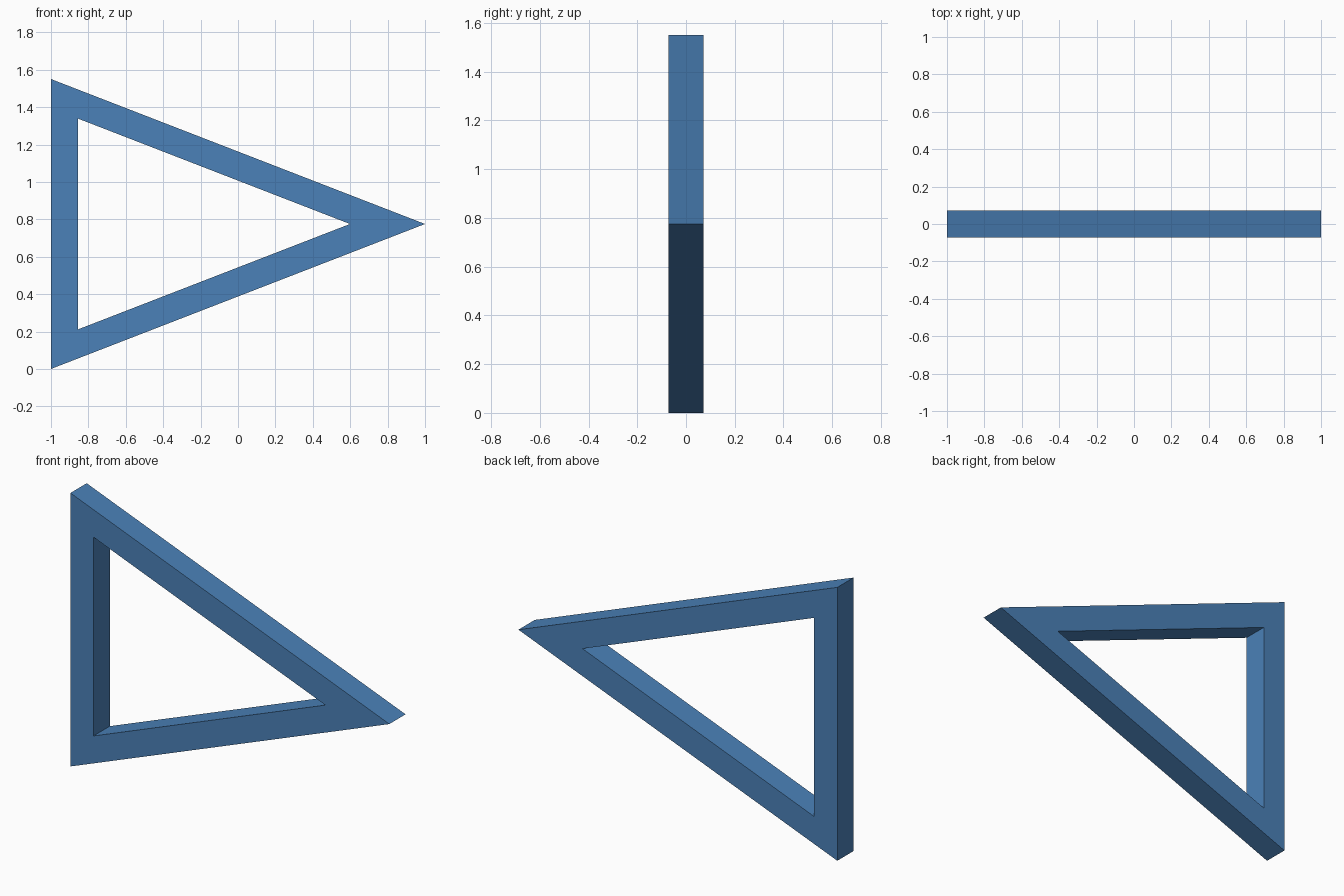
import bpy, bmesh

if "Cube" in bpy.data.objects:
    bpy.data.objects.remove(bpy.data.objects["Cube"])

HALF_DEPTH = 0.0725
WIDTH = 0.145
HEIGHT = 1.55

# Outer triangle profile and its evenly inset opening
half = HEIGHT / 2
slant = (4 + half ** 2) ** 0.5
outer = [(-1, 0), (1, half), (-1, HEIGHT)]
inner_x = -1 + WIDTH
inner_z = WIDTH * (half + slant) / 2
inner = [(inner_x, inner_z), (1 - WIDTH * slant / half, half), (inner_x, HEIGHT - inner_z)]

# Triangular frame: mitred front ring, extruded to the back
bm = bmesh.new()
out_v = [bm.verts.new((x, -HALF_DEPTH, z)) for x, z in outer]
in_v = [bm.verts.new((x, -HALF_DEPTH, z)) for x, z in inner]
ring = []
for i in range(3):
    j = (i + 1) % 3
    ring.append(bm.faces.new((out_v[i], out_v[j], in_v[j], in_v[i])))
ext = bmesh.ops.extrude_face_region(bm, geom=ring, use_keep_orig=True)
moved = [g for g in ext["geom"] if isinstance(g, bmesh.types.BMVert)]
bmesh.ops.translate(bm, verts=moved, vec=(0, 2 * HALF_DEPTH, 0))
bmesh.ops.recalc_face_normals(bm, faces=bm.faces)

mesh = bpy.data.meshes.new("triangle_frame")
bm.to_mesh(mesh)
bm.free()
frame = bpy.data.objects.new("triangle_frame", mesh)
bpy.context.collection.objects.link(frame)

# Blue finish
blue = bpy.data.materials.new("blue")
blue.diffuse_color = (0.07, 0.22, 0.48, 1)
blue.use_nodes = True
blue.node_tree.nodes["Principled BSDF"].inputs["Base Color"].default_value = blue.diffuse_color
mesh.materials.append(blue)
